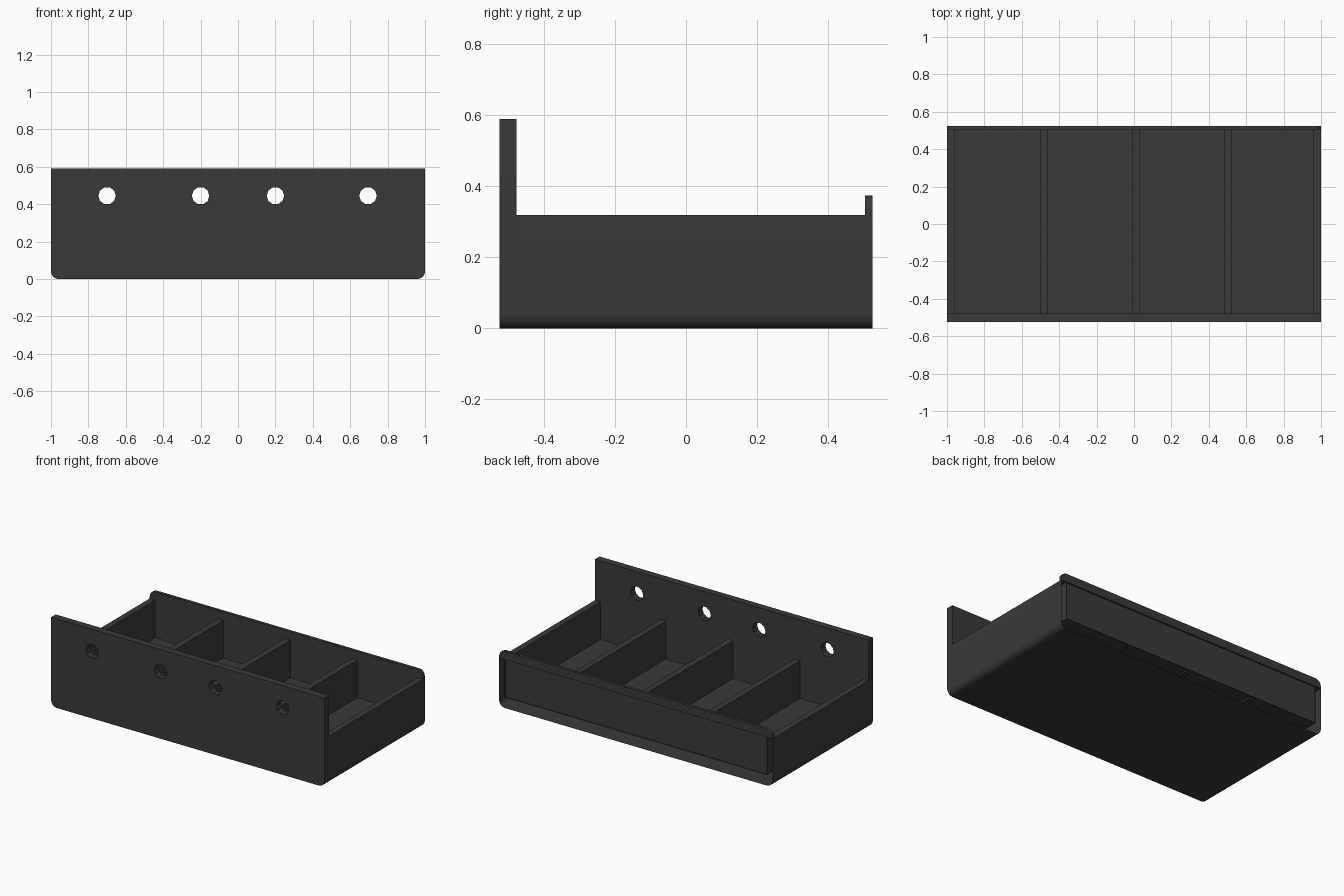
import bpy, bmesh, math

if "Cube" in bpy.data.objects:
    bpy.data.objects.remove(bpy.data.objects["Cube"])

grey = bpy.data.materials.new("dark_grey")
grey.diffuse_color = (0.042, 0.042, 0.042, 1)
grey.use_nodes = True
grey.node_tree.nodes["Principled BSDF"].inputs["Base Color"].default_value = grey.diffuse_color


def arc(cx, cz, r, start, steps=4):
    """Quarter arc in the xz plane, counter-clockwise from start degrees."""
    return [(cx + r * math.cos(math.radians(start + 90 * i / steps)),
             cz + r * math.sin(math.radians(start + 90 * i / steps)))
            for i in range(steps + 1)]


def prism(name, pts, y0, y1, open_back=False):
    """Extrude an xz outline (counter-clockwise seen from the front) from y0 to y1."""
    bm = bmesh.new()
    face = bm.faces.new([bm.verts.new((x, y0, z)) for x, z in pts])
    ext = bmesh.ops.extrude_face_region(bm, geom=[face])
    bmesh.ops.translate(bm, vec=(0, y1 - y0, 0),
                        verts=[g for g in ext["geom"] if isinstance(g, bmesh.types.BMVert)])
    bmesh.ops.recalc_face_normals(bm, faces=bm.faces[:])
    if open_back:
        bmesh.ops.delete(bm, geom=[f for f in bm.faces if f.normal.y > 0.9], context='FACES')
    mesh = bpy.data.meshes.new(name)
    bm.to_mesh(mesh)
    bm.free()
    mesh.materials.append(grey)
    ob = bpy.data.objects.new(name, mesh)
    bpy.context.collection.objects.link(ob)
    return ob


def box(name, x0, x1, y0, y1, z0, z1):
    return prism(name, [(x0, z0), (x1, z0), (x1, z1), (x0, z1)], y0, y1)


def smooth(ob):
    bpy.ops.object.select_all(action='DESELECT')
    ob.select_set(True)
    bpy.context.view_layer.objects.active = ob
    bpy.ops.object.shade_smooth_by_angle(angle=math.radians(35))


R, WALL, FLOOR, SIDE_H = 0.04, 0.04, 0.07, 0.32
FRONT, FRONT_IN, BACK_IN, BACK = -0.525, -0.478, 0.505, 0.525
bottom = arc(-1 + R, R, R, 180) + arc(1 - R, R, R, 270)

# tray: hollow floor and end walls in one U-shaped section, open at the back
smooth(prism("tray_body", bottom + [(1, SIDE_H), (1 - WALL, SIDE_H), (1 - WALL, FLOOR),
                                    (-1 + WALL, FLOOR), (-1 + WALL, SIDE_H), (-1, SIDE_H)],
             FRONT_IN, BACK, open_back=True))

# tall front plate with four mounting holes
plate = prism("front_plate", bottom + [(1, 0.59), (-1, 0.59)], FRONT, FRONT_IN)
for i, x in enumerate((-0.7, -0.2, 0.2, 0.695)):
    circle = [(x + 0.047 * math.cos(math.tau * k / 10), 0.445 + 0.047 * math.sin(math.tau * k / 10))
              for k in range(10)]
    cutter = prism(f"hole_cutter_{i + 1}", circle, FRONT - 0.1, FRONT_IN + 0.1)
    cutter.hide_render = True
    cutter.hide_set(True)
    cutter.display_type = 'WIRE'
    mod = plate.modifiers.new("mounting_hole", 'BOOLEAN')
    mod.object = cutter
    mod.solver = 'EXACT'
smooth(plate)

# back panel with a full-width rounded lip above it
box("back_panel", -1 + WALL, 1 - WALL, BACK_IN, BACK_IN + 0.01, FLOOR, 0.35)
smooth(prism("back_lip", [(-1, SIDE_H), (1, SIDE_H)] + arc(1 - R, 0.375 - R, R, 0)
             + arc(-1 + R, 0.375 - R, R, 90), BACK_IN, BACK))

# compartment dividers
for i, x in enumerate((-0.48, 0.01, 0.5)):
    box(f"divider_{i + 1}", x - 0.02, x + 0.02, FRONT_IN, BACK_IN, FLOOR - 0.01, SIDE_H)
